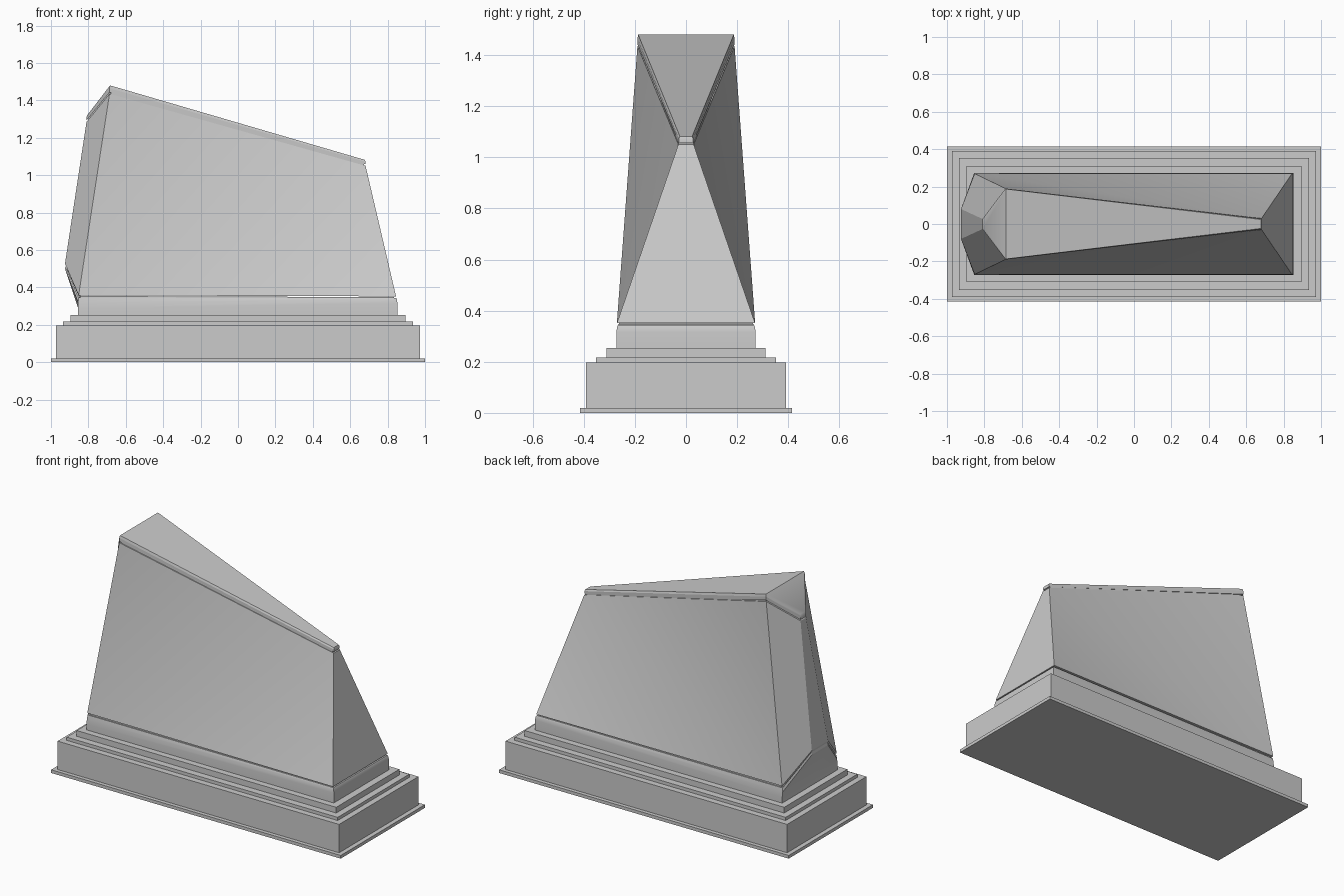
import bpy, bmesh, math

if "Cube" in bpy.data.objects:
    bpy.data.objects.remove(bpy.data.objects["Cube"])


def finish(bm, name, smooth=False):
    bmesh.ops.recalc_face_normals(bm, faces=bm.faces)
    mesh = bpy.data.meshes.new(name)
    bm.to_mesh(mesh)
    bm.free()
    obj = bpy.data.objects.new(name, mesh)
    bpy.context.collection.objects.link(obj)
    if smooth:
        bpy.ops.object.select_all(action='DESELECT')
        obj.select_set(True)
        bpy.context.view_layer.objects.active = obj
        bpy.ops.object.shade_smooth_by_angle(angle=math.radians(24))
    return obj


def slab(name, hx, hy, z0, z1):
    bm = bmesh.new()
    bmesh.ops.create_cube(bm, size=1)
    for v in bm.verts:
        v.co = (v.co.x * 2 * hx, v.co.y * 2 * hy, z0 + (v.co.z + 0.5) * (z1 - z0))
    finish(bm, name)


def loft(name, rings):
    """Loft half-rings (nose, corner, tail) mirrored across y into six-sided solids."""
    bm = bmesh.new()
    loops = []
    for half in rings:
        pts = [(x, -y, z) for x, y, z in half] + [(x, y, z) for x, y, z in reversed(half)]
        loops.append([bm.verts.new(p) for p in pts])
    for a, b in zip(loops, loops[1:]):
        for i in range(6):
            j = (i + 1) % 6
            if i == 1:      # twisted long sides fold slightly inward along one diagonal
                bm.faces.new((a[i], a[j], b[j]))
                bm.faces.new((a[i], b[j], b[i]))
            elif i == 3:
                bm.faces.new((a[i], a[j], b[i]))
                bm.faces.new((a[j], b[j], b[i]))
            else:
                bm.faces.new((a[i], a[j], b[j], b[i]))
    for r in (loops[0], loops[-1]):
        bm.faces.new((r[0], r[1], r[4], r[5]))
        bm.faces.new((r[1], r[2], r[3], r[4]))
    finish(bm, name, True)


# Stepped plinth
slab("plinth_foot", 1.0, 0.415, 0, 0.02)
slab("plinth_block", 0.972, 0.391, 0.02, 0.197)
slab("plinth_lower_step", 0.936, 0.353, 0.197, 0.217)
slab("plinth_upper_step", 0.896, 0.311, 0.217, 0.253)

# Base collar, rising to a pointed nose on the left
loft("base_collar", [
    [(-0.855, 0.08, 0.253), (-0.855, 0.272, 0.253), (0.852, 0.272, 0.253)],
    [(-0.855, 0.08, 0.315), (-0.855, 0.272, 0.29), (0.852, 0.272, 0.315)],
    [(-0.925, 0.08, 0.50), (-0.855, 0.27, 0.32), (0.85, 0.27, 0.335)],
    [(-0.922, 0.079, 0.515), (-0.852, 0.266, 0.345), (0.845, 0.266, 0.344)],
])

# Twisted tapering body
low = [(-0.925, 0.08, 0.527), (-0.852, 0.27, 0.358), (0.845, 0.27, 0.352)]
high = [(-0.81, 0.027, 1.285), (-0.687, 0.19, 1.435), (0.682, 0.03, 1.05)]
loft("body", [low, high])


# Recessed core showing in the two seams
def inset(ring, dz):
    return [(x * 0.988, y * 0.96, z + dz) for x, y, z in ring]


loft("collar_seam", [inset(low, -0.03), inset(low, -0.004)])
loft("cap_seam", [inset(high, -0.004), inset(high, 0.02)])

# Sloping cap
loft("cap", [
    [(-0.81, 0.027, 1.293), (-0.687, 0.19, 1.443), (0.682, 0.028, 1.058)],
    [(-0.81, 0.027, 1.31), (-0.687, 0.19, 1.465), (0.682, 0.028, 1.072)],
    [(-0.805, 0.023, 1.322), (-0.684, 0.187, 1.48), (0.678, 0.024, 1.082)],
])
